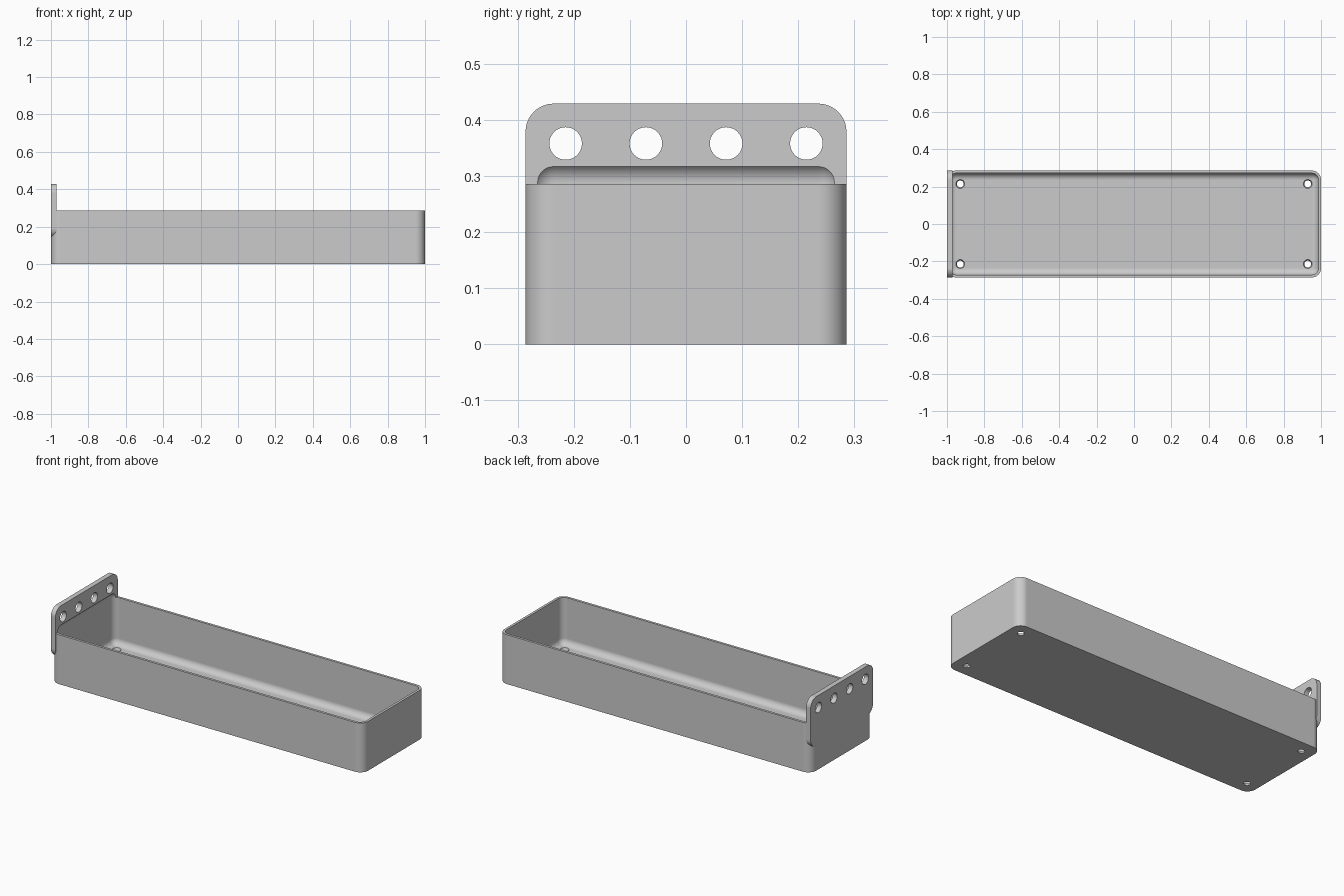
import bpy, bmesh, math
from mathutils import Matrix, Vector

if "Cube" in bpy.data.objects:
    bpy.data.objects.remove(bpy.data.objects["Cube"], do_unlink=True)

# Main dimensions
HALF_Y = 0.286
HEIGHT = 0.286
WALL = 0.0143
PLATE = 0.0286
CORNER = 0.05

grey = bpy.data.materials.new("mid_grey")
grey.use_nodes = True
colour = (0.6, 0.6, 0.6, 1)
grey.diffuse_color = colour
grey.node_tree.nodes["Principled BSDF"].inputs["Base Color"].default_value = colour


def finish(name, bm):
    bmesh.ops.recalc_face_normals(bm, faces=bm.faces)
    mesh = bpy.data.meshes.new(name)
    bm.to_mesh(mesh)
    bm.free()
    mesh.materials.append(grey)
    ob = bpy.data.objects.new(name, mesh)
    bpy.context.collection.objects.link(ob)
    return ob


def rounded_box(name, low, high, radius, axis=None):
    """Box with the edges along one axis rounded, or all edges."""
    low, high = Vector(low), Vector(high)
    bm = bmesh.new()
    bmesh.ops.create_cube(bm, size=1)
    bmesh.ops.scale(bm, vec=high - low, verts=bm.verts)
    bmesh.ops.translate(bm, vec=(low + high) / 2, verts=bm.verts)
    edges = [e for e in bm.edges if axis is None or
             abs((e.verts[0].co - e.verts[1].co).normalized()[axis]) > 0.9]
    bmesh.ops.bevel(bm, geom=edges, offset=radius, segments=10, profile=0.5,
                    affect='EDGES', clamp_overlap=True)
    return finish(name, bm)


def peg(name, centre, r_low, r_high, depth, rotation=Matrix()):
    bm = bmesh.new()
    bmesh.ops.create_cone(bm, cap_ends=True, segments=40, radius1=r_low,
                          radius2=r_high, depth=depth,
                          matrix=Matrix.Translation(centre) @ rotation)
    return finish(name, bm)


def combine(target, other, operation):
    mod = target.modifiers.new("join", 'BOOLEAN')
    mod.operation = operation
    mod.solver = 'EXACT'
    mod.object = other
    bpy.context.view_layer.objects.active = target
    bpy.ops.object.modifier_apply(modifier=mod.name)
    bpy.data.objects.remove(other, do_unlink=True)


# Outer block with rounded upright corners, joined to the mounting plate
tray = rounded_box("tray", (-1, -HALF_Y, 0), (1, HALF_Y, HEIGHT), CORNER, axis=2)
plate = rounded_box("mounting_plate", (-1, -HALF_Y, HEIGHT / 2),
                    (-1 + PLATE, HALF_Y, HEIGHT * 1.5), CORNER, axis=0)
combine(tray, plate, 'UNION')

# Hollow, filleted all round and running up into the plate
inner = HALF_Y - WALL
hollow = rounded_box("hollow", (-1 + WALL, -inner, WALL),
                     (1 - WALL, inner, 0.324), 0.0357)
combine(tray, hollow, 'DIFFERENCE')

# Row of four holes through the plate
sideways = Matrix.Rotation(math.pi / 2, 4, 'Y')
for i in range(4):
    y = (i - 1.5) * 0.143
    combine(tray, peg("plate_hole", (-1, y, 0.358), 0.029, 0.029, 0.2, sideways),
            'DIFFERENCE')

# Countersunk drain holes in the floor corners
for x in (-0.929, 0.929):
    for y in (-0.214, 0.214):
        combine(tray, peg("drain_hole", (x, y, WALL / 2), 0.0155, 0.0265, WALL * 2),
                'DIFFERENCE')

# Smooth fillets, crisp rims
bpy.ops.object.select_all(action='DESELECT')
tray.select_set(True)
bpy.context.view_layer.objects.active = tray
bpy.ops.object.shade_smooth_by_angle(angle=math.radians(30))
weighted = tray.modifiers.new("even_shading", 'WEIGHTED_NORMAL')
weighted.keep_sharp = True
